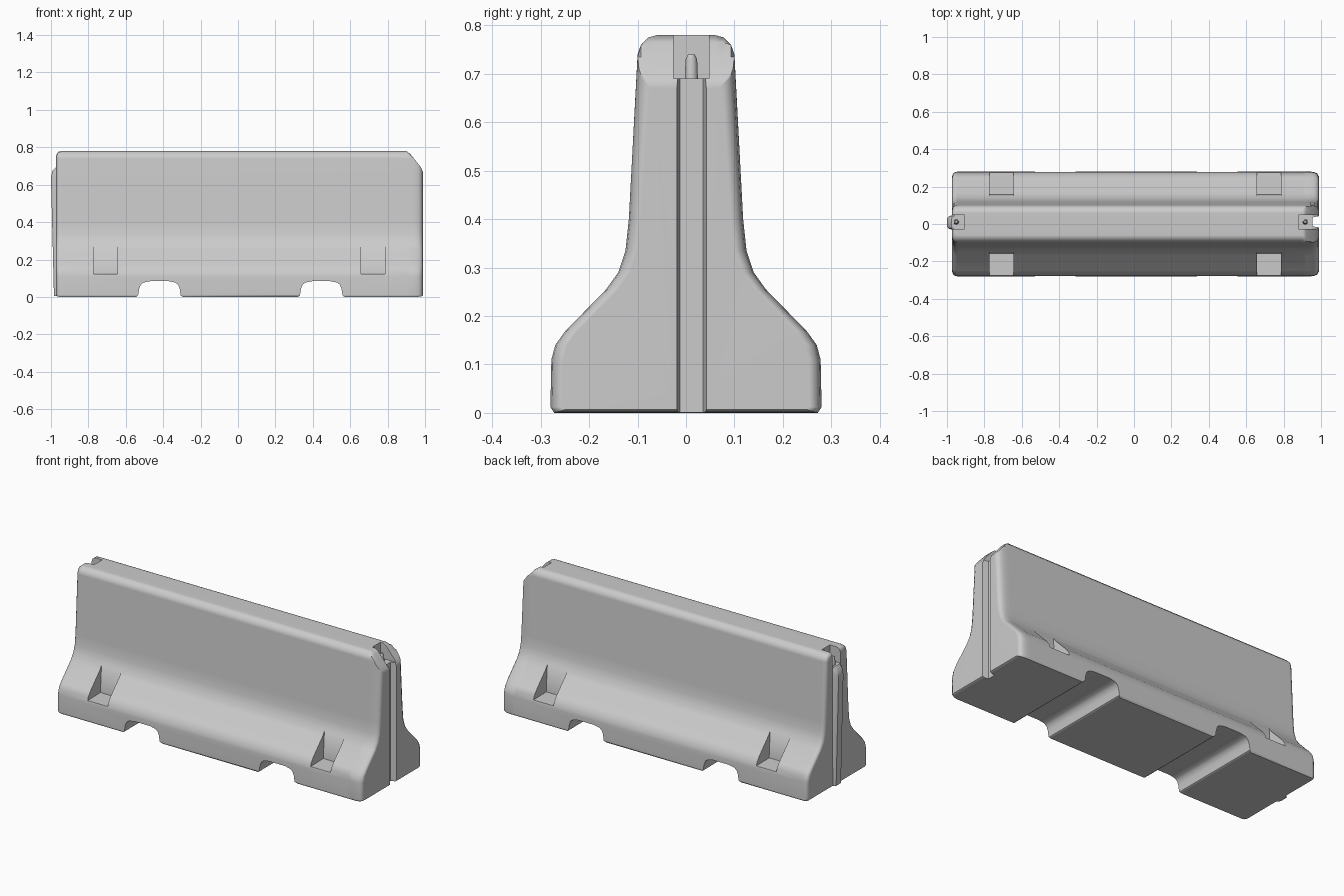
import bpy, bmesh, math

cube = bpy.data.objects.get("Cube")
if cube:
    bpy.data.objects.remove(cube, do_unlink=True)

grey = bpy.data.materials.new("concrete grey")
grey.use_nodes = True
colour = (0.6, 0.6, 0.6, 1)
grey.diffuse_color = colour
bsdf = next(n for n in grey.node_tree.nodes if n.type == 'BSDF_PRINCIPLED')
bsdf.inputs["Base Color"].default_value = colour


def loft(name, rings):
    """Skin a list of equal-length rings and cap both ends."""
    bm = bmesh.new()
    loops = [[bm.verts.new(p) for p in ring] for ring in rings]
    n = len(loops[0])
    for a, b in zip(loops, loops[1:]):
        for i in range(n):
            j = (i + 1) % n
            bm.faces.new((a[i], a[j], b[j], b[i]))
    bm.faces.new(loops[0])
    bm.faces.new(loops[-1])
    bmesh.ops.recalc_face_normals(bm, faces=bm.faces)
    mesh = bpy.data.meshes.new(name)
    bm.to_mesh(mesh)
    bm.free()
    mesh.materials.append(grey)
    obj = bpy.data.objects.new(name, mesh)
    bpy.context.collection.objects.link(obj)
    return obj


def box(name, x0, x1, y0, y1, z0, z1):
    rect = [(x0, y0), (x1, y0), (x1, y1), (x0, y1)]
    return loft(name, [[(x, y, z) for x, y in rect] for z in (z0, z1)])


def select_only(obj):
    bpy.ops.object.select_all(action='DESELECT')
    obj.select_set(True)
    bpy.context.view_layer.objects.active = obj


def cut(target, cutter):
    mod = target.modifiers.new("cut", 'BOOLEAN')
    mod.operation = 'DIFFERENCE'
    mod.solver = 'EXACT'
    mod.object = cutter
    select_only(target)
    bpy.ops.object.modifier_apply(modifier=mod.name)
    bpy.data.objects.remove(cutter, do_unlink=True)


def smooth(obj):
    select_only(obj)
    bpy.ops.object.shade_smooth_by_angle(angle=math.radians(38))
    mod = obj.modifiers.new("even shading", 'WEIGHTED_NORMAL')
    mod.keep_sharp = True


# Barrier body: half profile mirrored, lofted along x with rounded ends
half = [(0.272, 0), (0.28, 0.012), (0.278, 0.11), (0.27, 0.14), (0.25, 0.168),
        (0.165, 0.255), (0.14, 0.29), (0.125, 0.335), (0.118, 0.40),
        (0.1, 0.74), (0.093, 0.76), (0.078, 0.775), (0.06, 0.78)]
# Each section: x, side inset, top limit
sections = [(-0.972, 0.025, 0.755), (-0.968, 0.012, 0.768), (-0.96, 0.004, 0.776),
            (-0.945, 0, 0.78), (0.9, 0, 0.78), (0.92, 0, 0.765), (0.945, 0, 0.735),
            (0.965, 0.003, 0.71), (0.98, 0.01, 0.69), (0.988, 0.025, 0.67)]
rings = []
for x, inset, top in sections:
    right = [(x, y - inset, max(min(z, top), inset * 0.3)) for y, z in half]
    rings.append(right + [(x, -y, z) for x, y, z in reversed(right)])
body = loft("barrier_body", rings)

# Forklift channels with rounded roofs and flared feet
for centre in (-0.42, 0.445):
    side = [(0.125, -0.02), (0.125, 0), (0.114, 0.008), (0.108, 0.045),
            (0.1, 0.065), (0.085, 0.077), (0.05, 0.084)]
    outline = side + [(-x, z) for x, z in reversed(side)]
    cut(body, loft("channel_cutter",
                   [[(centre + x, y, z) for x, z in outline] for y in (-0.4, 0.4)]))

# Lower side pockets with a flat floor and leaning back wall
for x in (-0.708, 0.722):
    for s in (-1, 1):
        outline = [(0.158, 0.125), (0.4, 0.12), (0.4, 0.4), (0.14, 0.4)]
        cut(body, loft("pocket_cutter",
                       [[(x + d, s * y, z) for y, z in outline] for d in (-0.064, 0.064)]))

# Vertical groove in the left end
groove = [(0.955, -0.012), (0.955, 0.035), (1.05, 0.055), (1.05, -0.032)]
cut(body, loft("groove_cutter", [[(x, y, z) for x, y in groove] for z in (-0.1, 0.9)]))

# Recesses for the connecting pins
cut(body, box("recess_cutter", 0.88, 1.1, -0.026, 0.048, 0.69, 0.9))
cut(body, box("recess_cutter", -1.1, -0.905, -0.026, 0.048, 0.69, 0.9))
smooth(body)

# Vertical tongue on the right end
tongue_rings = []
for z, tip in ((0.004, -0.984), (0.25, -0.99), (0.64, -1.0), (0.675, -0.992), (0.692, -0.975)):
    tongue_rings.append([(-0.94, -0.036, z), (tip + 0.012, -0.027, z), (tip, -0.014, z),
                         (tip, 0.03, z), (tip + 0.012, 0.043, z), (-0.94, 0.052, z)])
smooth(loft("end_tongue", tongue_rings))

# Connecting pins standing in the recesses
for name, x in (("left_pin", 0.915), ("right_pin", -0.95)):
    pin = []
    for z, r in ((0.68, 0.014), (0.73, 0.012), (0.74, 0.007)):
        pin.append([(x + r * math.cos(a * math.pi / 6), 0.011 + r * math.sin(a * math.pi / 6), z)
                    for a in range(12)])
    smooth(loft(name, pin))
